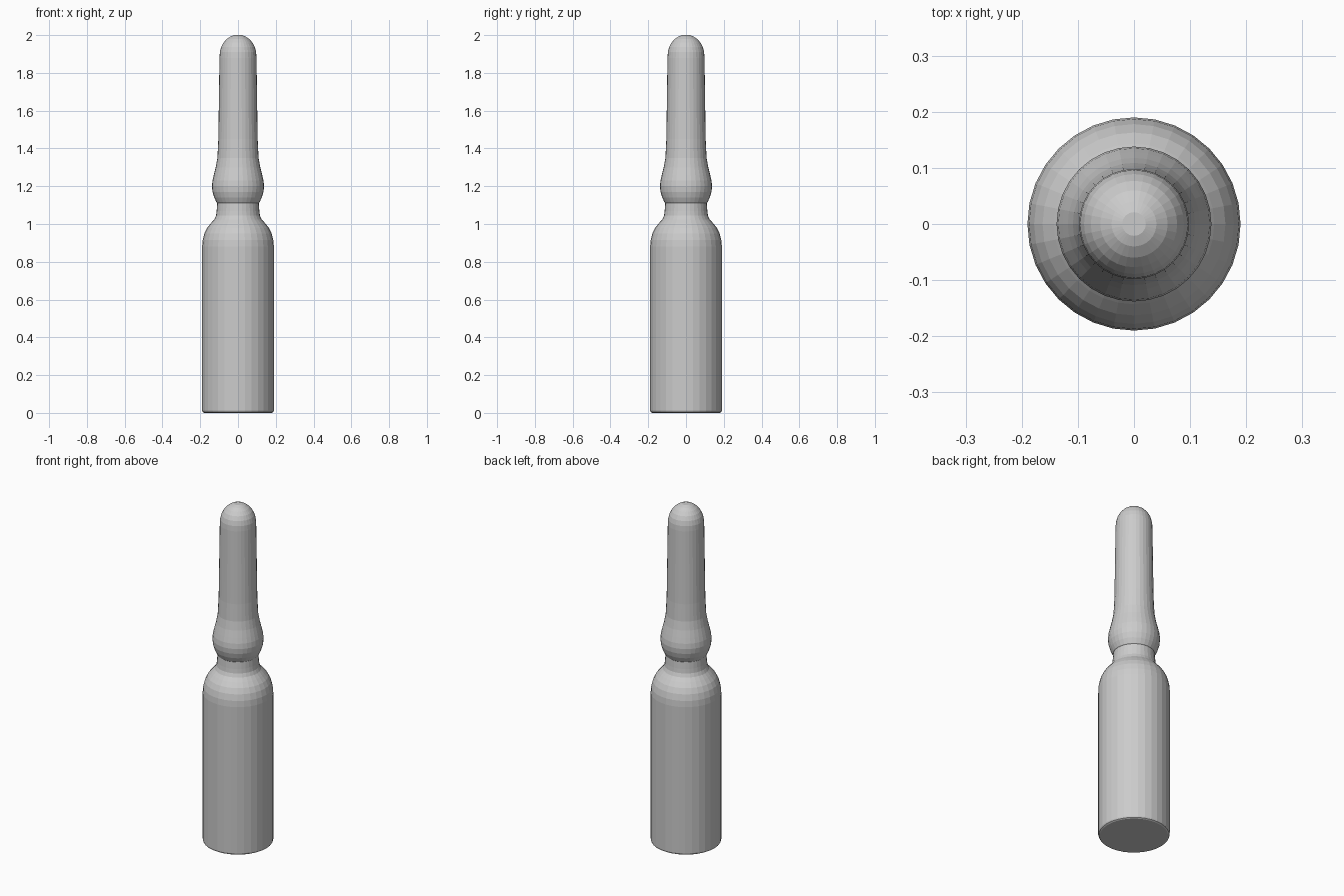
import bpy
import bmesh
from math import cos, sin, tau

SIDES = 32

cube = bpy.data.objects.get("Cube")
if cube:
    bpy.data.objects.remove(cube, do_unlink=True)

glass = bpy.data.materials.new("grey_glass")
glass.use_nodes = True
GREY = (0.6, 0.6, 0.6, 1)
glass.diffuse_color = GREY
glass.node_tree.nodes["Principled BSDF"].inputs["Base Color"].default_value = GREY


def lathe(name, profile):
    """Revolve (radius, height) points around z and cap both ends."""
    bm = bmesh.new()
    rings = [[bm.verts.new((r * cos(tau * i / SIDES), r * sin(tau * i / SIDES), z))
              for i in range(SIDES)] for r, z in profile]
    for low, high in zip(rings, rings[1:]):
        for i in range(SIDES):
            j = (i + 1) % SIDES
            bm.faces.new((low[i], low[j], high[j], high[i]))
    bm.faces.new(rings[0][::-1])
    bm.faces.new(rings[-1])
    mesh = bpy.data.meshes.new(name)
    bm.to_mesh(mesh)
    bm.free()
    mesh.materials.append(glass)
    obj = bpy.data.objects.new(name, mesh)
    bpy.context.collection.objects.link(obj)
    return obj


# One continuous glass wall from base to sealed tip
body = [(0.180, 0), (0.187, 0.004), (0.19, 0.012), (0.19, 0.88)]
shoulder = [(0.187, 0.915), (0.178, 0.95), (0.163, 0.98),
            (0.143, 1.005), (0.125, 1.025), (0.116, 1.045)]
neck = [(0.113, 1.07), (0.110, 1.11)]
bulb = [(0.113, 1.113), (0.126, 1.14), (0.135, 1.17), (0.138, 1.20),
        (0.135, 1.23), (0.128, 1.26), (0.118, 1.30), (0.109, 1.35)]
stem = [(0.104, 1.45), (0.098, 1.88), (0.096, 1.91)]
tip = [(0.089, 1.937), (0.077, 1.96), (0.060, 1.979), (0.040, 1.993), (0.021, 2.0)]

lathe("ampoule", body + shoulder + neck + bulb + stem + tip)
